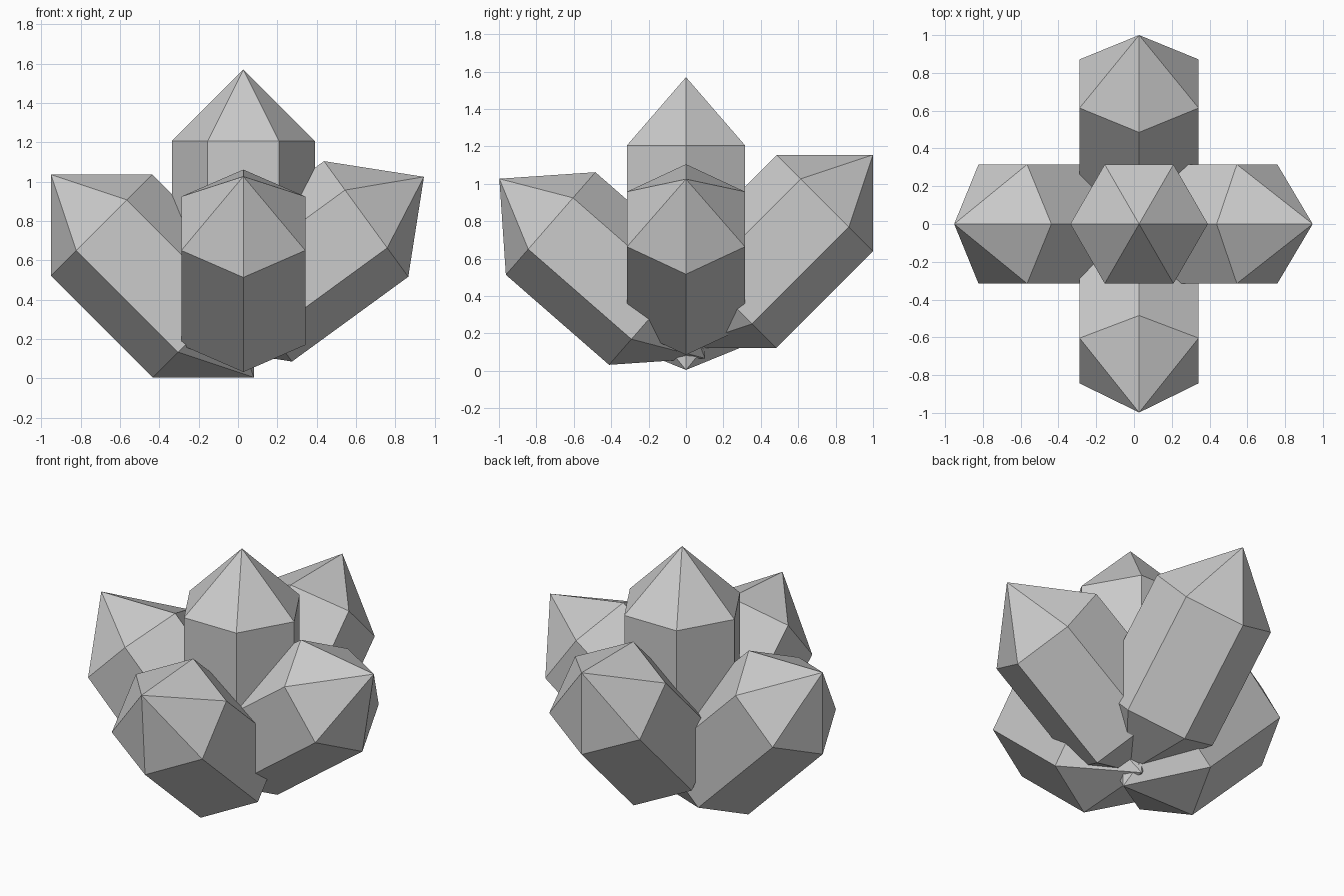
import bpy, bmesh, math
from mathutils import Vector

if "Cube" in bpy.data.objects:
    bpy.data.objects.remove(bpy.data.objects["Cube"])

R = 0.364        # hexagon radius, also the height of each point
LENGTH = 0.732   # prism length


def crystal(name, tip, axis, side):
    """Double-pointed six-sided crystal; one corner lies along 'side'."""
    tip, axis = Vector(tip), Vector(axis).normalized()
    side = Vector(side)
    u = (side - axis * side.dot(axis)).normalized()
    v = axis.cross(u)
    bm = bmesh.new()

    def ring(depth):
        c = tip - axis * depth
        return [bm.verts.new(c + R * (u * math.cos(i * math.pi / 3) + v * math.sin(i * math.pi / 3)))
                for i in range(6)]

    top, low = ring(R), ring(R + LENGTH)
    head = bm.verts.new(tip)
    foot = bm.verts.new(tip - axis * (2 * R + LENGTH))
    for i in range(6):
        j = (i + 1) % 6
        bm.faces.new((top[i], top[j], head))
        bm.faces.new((low[i], low[j], top[j], top[i]))
        bm.faces.new((low[j], low[i], foot))
    bmesh.ops.recalc_face_normals(bm, faces=bm.faces)
    mesh = bpy.data.meshes.new(name)
    bm.to_mesh(mesh)
    bm.free()
    bpy.context.collection.objects.link(bpy.data.objects.new(name, mesh))


CX = 0.027
# Upright crystal in the middle, four leaning out around it
crystal("center_crystal", (CX, 0, 1.57), (0, 0, 1), (1, 0, 0))
crystal("left_crystal", (-0.952, 0, 1.037), (-1, 0, 1), (0, 0, 1))
crystal("right_crystal", (0.946, 0, 1.025), (0.59, 0, 0.43), (0, 0, 1))
crystal("front_crystal", (CX, -0.998, 1.027), (0, -0.55, 0.48), (0, 0, 1))
crystal("back_crystal", (CX, 1.0, 1.155), (0, 1, 1), (0, 0, 1))
